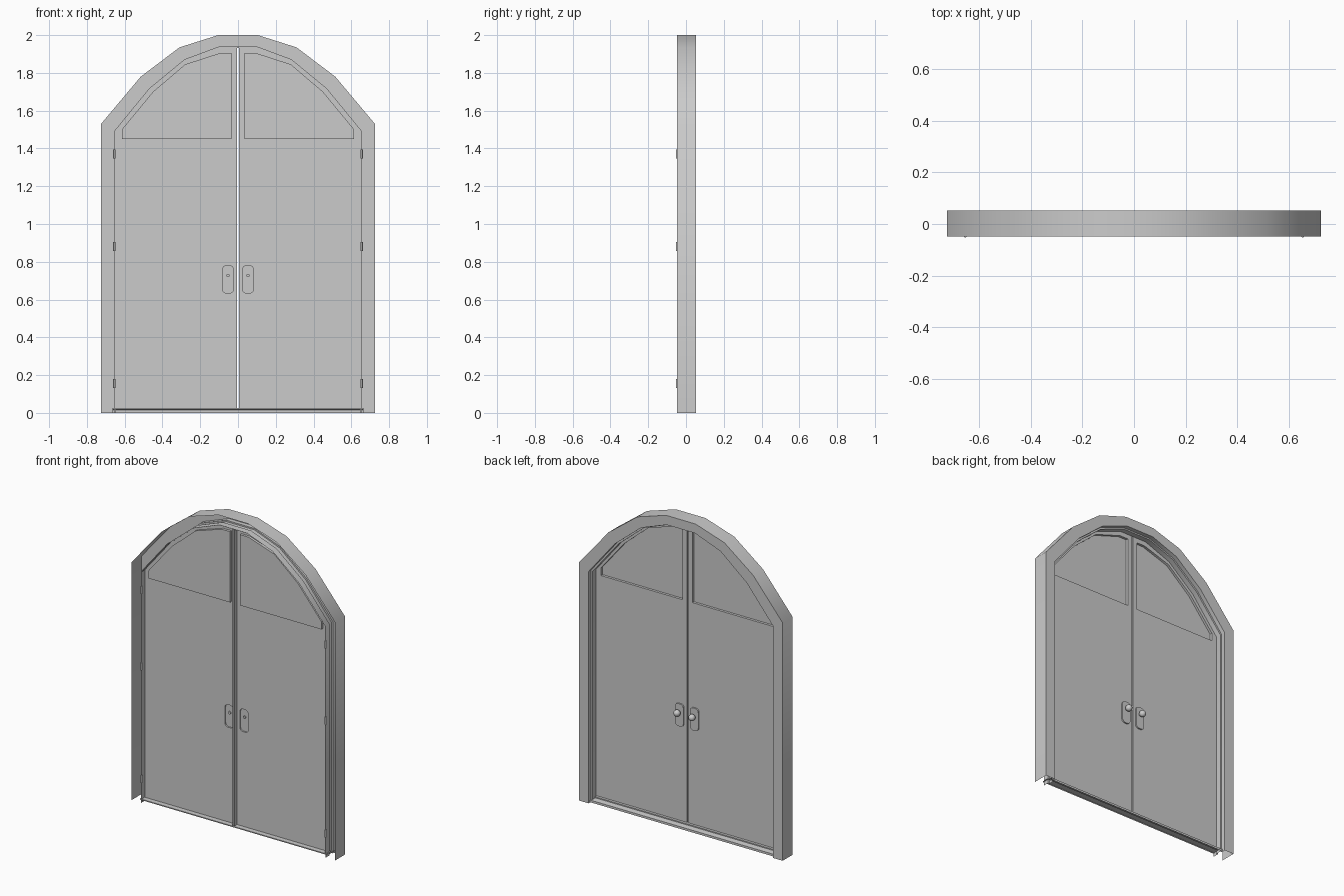
import bpy, bmesh, math
from mathutils import Vector

if "Cube" in bpy.data.objects:
    bpy.data.objects.remove(bpy.data.objects["Cube"])

FRONT, PANEL = -0.048, -0.015


def finish(bm, name, angle=45, mirror=False):
    bmesh.ops.recalc_face_normals(bm, faces=bm.faces)
    me = bpy.data.meshes.new(name)
    bm.to_mesh(me)
    bm.free()
    ob = bpy.data.objects.new(name, me)
    bpy.context.collection.objects.link(ob)
    bpy.ops.object.select_all(action='DESELECT')
    ob.select_set(True)
    bpy.context.view_layer.objects.active = ob
    bpy.ops.object.shade_smooth_by_angle(angle=math.radians(angle))
    if mirror:
        ob.modifiers.new("Mirror", 'MIRROR').use_axis[0] = True
    return ob


def ring(bm, pts, y, closed=True):
    vs = [bm.verts.new((x, y, z)) for x, z in pts]
    n = len(vs) if closed else len(vs) - 1
    es = [bm.edges.new((vs[i], vs[(i + 1) % len(vs)])) for i in range(n)]
    return vs, es


def skin(bm, a, b, closed=True):
    for i in range(len(a) if closed else len(a) - 1):
        j = (i + 1) % len(a)
        bm.faces.new((a[i], a[j], b[j], b[i]))


def rounded(cx, cz, w, h, r, n=4):
    pts = []
    for k, (sx, sz) in enumerate(((1, 1), (-1, 1), (-1, -1), (1, -1))):
        for i in range(n + 1):
            a = math.pi / 2 * (k + i / n)
            pts.append((cx + sx * (w / 2 - r) + r * math.cos(a),
                        cz + sz * (h / 2 - r) + r * math.sin(a)))
    return pts


# Arched frame: open channel blended between outer and inner arch outlines
outer = [(0.725, 0), (0.725, 1.53), (0.515, 1.78), (0.31, 1.935), (0.105, 2.0)]
inner = [(0.657, 0), (0.657, 1.49), (0.47, 1.718), (0.283, 1.872), (0.1, 1.94)]
full = lambda p: p + [(-x, z) for x, z in reversed(p)]
bm = bmesh.new()
prev = None
for t, y in ((0, FRONT), (0, 0.053), (1, 0.053), (1, 0.025), (1.15, 0.025),
             (1.15, -0.01), (1, -0.01), (1, FRONT)):
    pts = [(a[0] + (b[0] - a[0]) * t, a[1] + (b[1] - a[1]) * t)
           for a, b in zip(full(outer), full(inner))]
    cur, _ = ring(bm, pts, y, False)
    if prev:
        skin(bm, prev, cur, False)
    prev = cur
finish(bm, "door_frame")

# Door leaves: pressed panel with rim, recessed window and raised lock plate
leaf = [(0.004, 0.026), (0.653, 0.026), (0.653, 1.488), (0.468, 1.714),
        (0.281, 1.868), (0.1, 1.936), (0.004, 1.936)]
pane = [(0.035, 1.45), (0.615, 1.45), (0.615, 1.50), (0.45, 1.70),
        (0.28, 1.845), (0.095, 1.905), (0.035, 1.905)]
plate = rounded(0.053, 0.707, 0.06, 0.145, 0.022)
bm = bmesh.new()
rim, _ = ring(bm, leaf, FRONT)
edge, edges = ring(bm, leaf, PANEL)
presses = []
for pts, y in ((pane, PANEL - 0.016), (plate, PANEL + 0.009)):
    top, es = ring(bm, pts, PANEL)
    edges += es
    presses.append((top, pts, y))
bmesh.ops.triangle_fill(bm, edges=edges, normal=Vector((0, 1, 0)), use_beauty=True)
skin(bm, rim, edge)
for top, pts, y in presses:
    low, _ = ring(bm, pts, y)
    skin(bm, top, low)
    bm.faces.new(low)
finish(bm, "door_leaf", 30, True)

# Threshold: stepped strip open underneath
bm = bmesh.new()
prev = None
for y, z in ((0.035, 0), (0.035, 0.014), (0, 0.018), (0, 0.025),
             (-0.045, 0.025), (-0.045, 0.018)):
    cur = [bm.verts.new((x, y, z)) for x in (-0.665, 0.665)]
    if prev:
        skin(bm, prev, cur, False)
    prev = cur
finish(bm, "threshold", 20)


# Knobs with stems on the back
def add(fn, name, angle=40, **kw):
    fn(**kw)
    ob = bpy.context.object
    ob.name = name
    bpy.ops.object.shade_smooth_by_angle(angle=math.radians(angle))
    return ob


for s, side in ((1, "right"), (-1, "left")):
    add(bpy.ops.mesh.primitive_uv_sphere_add, "knob_" + side, segments=16,
        ring_count=10, radius=0.021, location=(s * 0.053, 0.016, 0.727))
    add(bpy.ops.mesh.primitive_cylinder_add, "knob_stem_" + side, vertices=12,
        radius=0.009, depth=0.022, location=(s * 0.053, -0.003, 0.727),
        rotation=(math.pi / 2, 0, 0))
    # Hinge barrels on the front edge
    for i, z in enumerate((0.155, 0.88, 1.37)):
        add(bpy.ops.mesh.primitive_cylinder_add, f"hinge_{side}_{i + 1}",
            vertices=10, radius=0.006, depth=0.048, location=(s * 0.655, -0.047, z))
